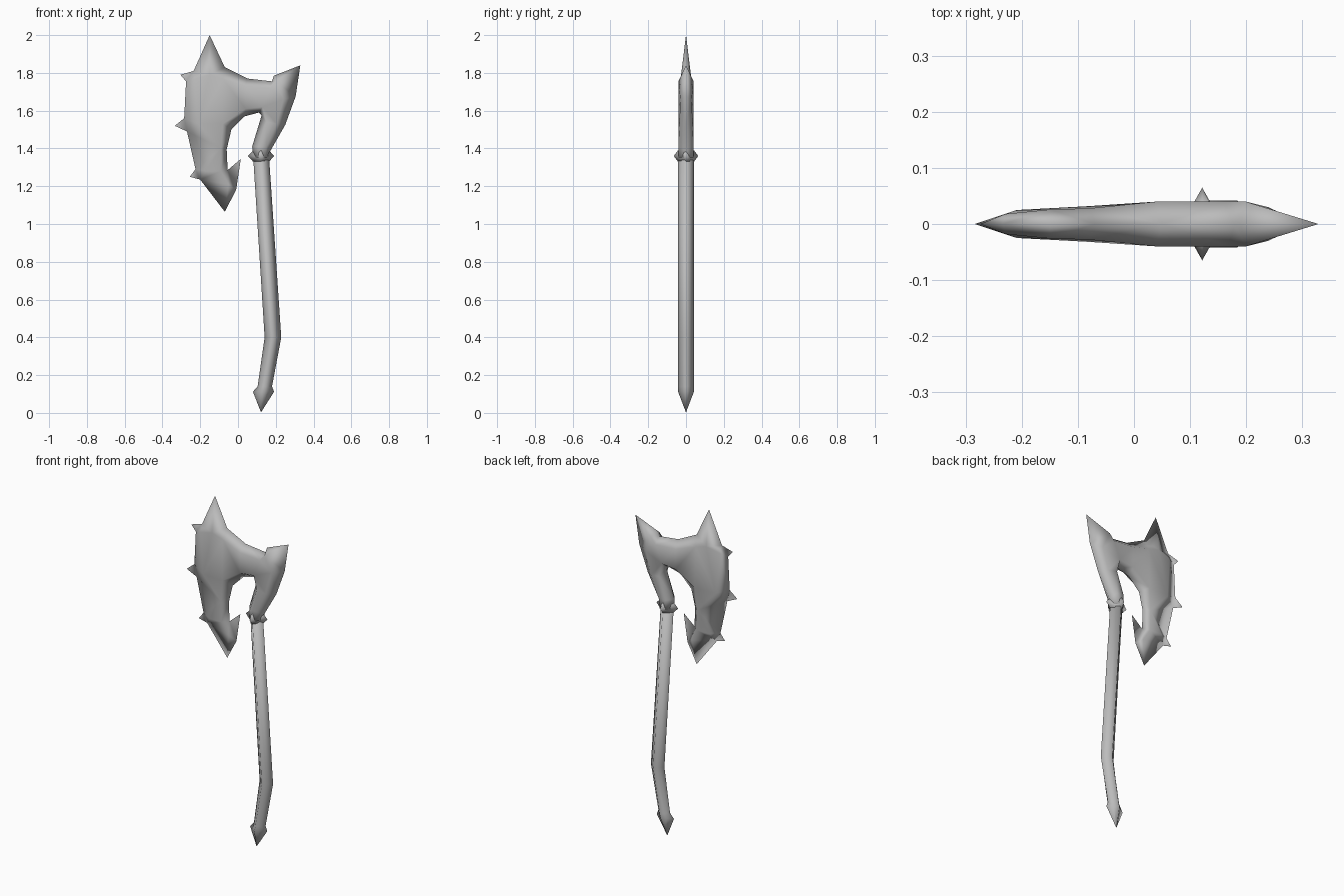
import bpy
import bmesh
from math import cos, sin, pi
from mathutils import Vector
from mathutils.geometry import delaunay_2d_cdt

cube = bpy.data.objects.get("Cube")
if cube:
    bpy.data.objects.remove(cube, do_unlink=True)

steel = bpy.data.materials.new("grey_steel")
steel.use_nodes = True
GREY = (0.5, 0.5, 0.5, 1)
steel.diffuse_color = GREY
steel.node_tree.nodes["Principled BSDF"].inputs["Base Color"].default_value = GREY


def finish(name, bm):
    """Turn a bmesh into a smooth shaded grey object."""
    bmesh.ops.remove_doubles(bm, verts=bm.verts[:], dist=0.0005)
    bmesh.ops.recalc_face_normals(bm, faces=bm.faces[:])
    for face in bm.faces:
        face.smooth = True
    mesh = bpy.data.meshes.new(name)
    bm.to_mesh(mesh)
    bm.free()
    mesh.materials.append(steel)
    obj = bpy.data.objects.new(name, mesh)
    bpy.context.collection.objects.link(obj)
    return obj


def loft(name, rows, sides=8):
    """Skin rings given as (x, z, tip radius x, tip radius y, diagonal radius)."""
    bm = bmesh.new()
    rings = []
    for x, z, rx, ry, diagonal in rows:
        ring = []
        for i in range(sides):
            a = 2 * pi * i / sides
            u, v = (diagonal, diagonal) if i % 2 else (rx, ry)
            ring.append(bm.verts.new((x + u * cos(a), v * sin(a), z)))
        rings.append(ring)
    for low, high in zip(rings, rings[1:]):
        for i in range(sides):
            j = (i + 1) % sides
            bm.faces.new((low[i], low[j], high[j], high[i]))
    bm.faces.new(rings[0])
    bm.faces.new(rings[-1])
    return finish(name, bm)


def cushion(name, outline, ridge):
    """Sharp rimmed body: outline lies in the middle plane, ridge points bulge."""
    points = [Vector(p) for p in outline] + [Vector(p[:2]) for p in ridge]
    n = len(outline)
    rim = [(i, (i + 1) % n) for i in range(n)]
    verts, _, faces, *_ = delaunay_2d_cdt(points, rim, [list(range(n))], 1, 1e-5)
    bm = bmesh.new()
    for side in (-1, 1):
        made = []
        for p in verts:
            depth = next((r[2] for r in ridge if (p - Vector(r[:2])).length < 1e-4), 0)
            made.append(bm.verts.new((p.x, side * depth, p.y)))
        for face in faces:
            bm.faces.new([made[i] for i in face])
    return finish(name, bm)


# Axe head: blade with spikes, neck, back horn and socket in one skin
outline = [
    (-.15, 2), (-.07, 1.83), (.05, 1.77), (.18, 1.755),            # top edge
    (.19, 1.785), (.33, 1.84), (.305, 1.675), (.25, 1.525),        # back horn
    (.17, 1.385), (.165, 1.35), (.08, 1.35), (.075, 1.41),         # socket
    (.125, 1.575), (.11, 1.59), (.035, 1.57), (-.035, 1.5),        # arch
    (-.06, 1.395), (-.055, 1.285), (.015, 1.345), (-.01, 1.18),    # hook
    (-.07, 1.065), (-.2, 1.235), (-.255, 1.25), (-.225, 1.29),     # lower spikes
    (-.27, 1.49), (-.335, 1.52), (-.285, 1.56),                    # middle spike
    (-.275, 1.755), (-.305, 1.79), (-.235, 1.81),                  # upper spike
]
ridge = [
    (-.23, 1.77, .018), (-.15, 1.79, .026), (-.08, 1.77, .028),    # blade top
    (-.21, 1.53, .025), (-.08, 1.53, .032), (-.09, 1.4, .028),     # blade middle
    (-.17, 1.28, .025), (-.09, 1.28, .026), (-.05, 1.21, .018),    # blade bottom
    (.04, 1.73, .04), (.17, 1.72, .04), (.04, 1.61, .04),          # neck
    (.13, 1.62, .04), (.2, 1.755, .04), (.24, 1.66, .03),          # horn
    (.15, 1.54, .04), (.205, 1.53, .034),                          # socket top
    (.105, 1.41, .04), (.15, 1.41, .04),
    (.105, 1.353, .04), (.145, 1.353, .04),
]
cushion("axe_head", outline, ridge)

# Bent handle running down into a pointed pommel flared sideways
R, D = .042, .03
loft("handle", [
    (.122, 1.36, R, R, D),
    (.185, .4, .044, R, D),
    (.142, .14, .038, R, D),
    (.135, .112, .056, R, D),
    (.122, .005, .001, .001, .001),
])

# Collar with four points
loft("collar", [
    (.122, 1.39, R, R, D),
    (.122, 1.36, .07, .065, .033),
    (.122, 1.33, R, R, D),
])
